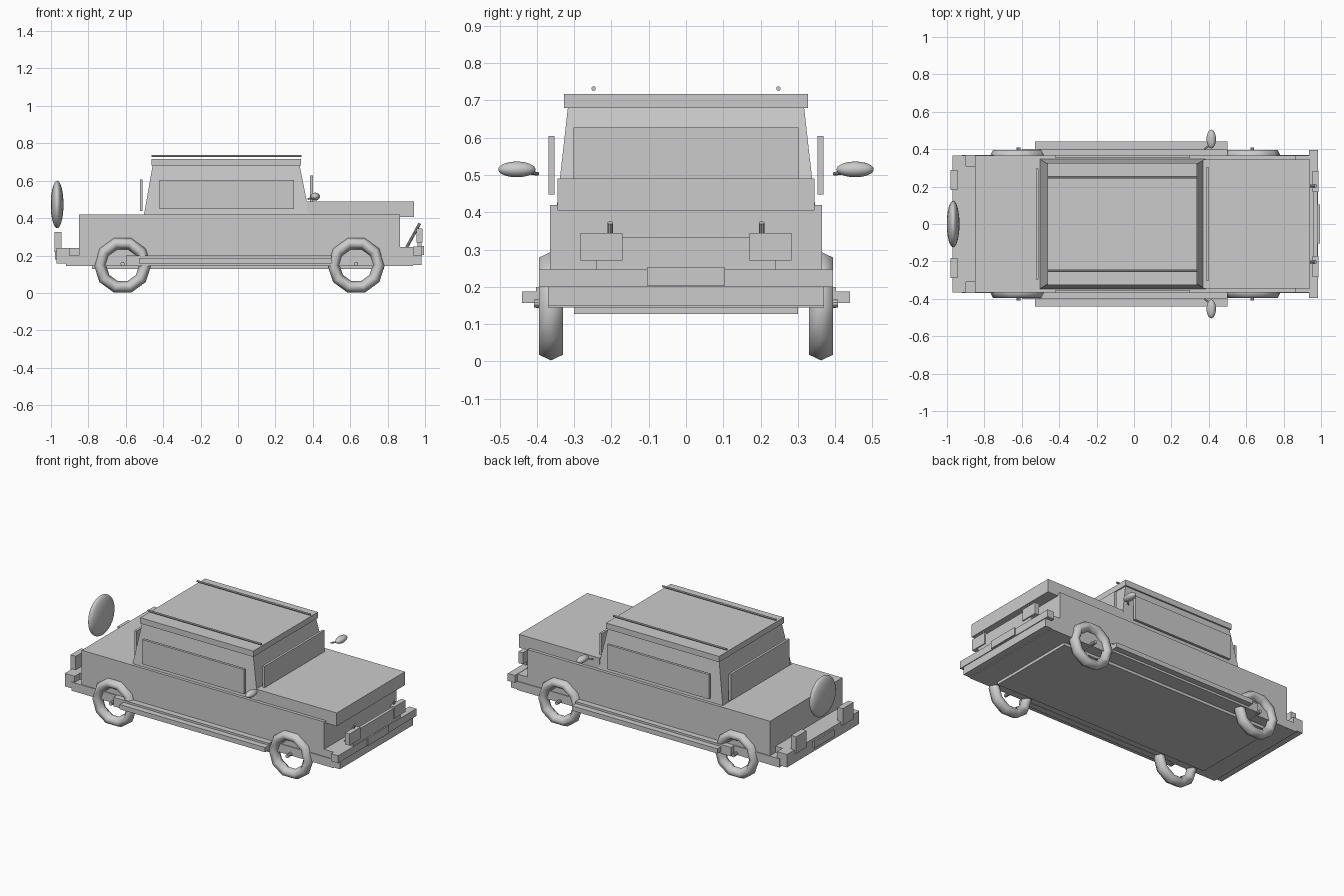
import bpy, bmesh, math
from mathutils import Vector

if "Cube" in bpy.data.objects:
    bpy.data.objects.remove(bpy.data.objects["Cube"])

grey = bpy.data.materials.new("plain grey")
grey.use_nodes = True
grey.diffuse_color = (0.6, 0.6, 0.6, 1)
grey.node_tree.nodes["Principled BSDF"].inputs["Base Color"].default_value = (0.6, 0.6, 0.6, 1)


def finish(name, bm, smooth=False):
    bmesh.ops.recalc_face_normals(bm, faces=bm.faces)
    mesh = bpy.data.meshes.new(name)
    bm.to_mesh(mesh)
    bm.free()
    mesh.materials.append(grey)
    for p in mesh.polygons:
        p.use_smooth = smooth
    ob = bpy.data.objects.new(name, mesh)
    bpy.context.collection.objects.link(ob)
    return ob


def box(name, x, y, z, top_x=None, top_y=None):
    """Box from (low, high) ranges; the top may have its own ranges."""
    bm = bmesh.new()
    bmesh.ops.create_cube(bm, size=1)
    for v in bm.verts:
        top = v.co.z > 0
        rx = top_x if top and top_x else x
        ry = top_y if top and top_y else y
        v.co = (rx[v.co.x > 0], ry[v.co.y > 0], z[top])
    return finish(name, bm)


def wide(name, x, half, z, **kw):
    return box(name, x, (-half, half), z, **kw)


def pair(name, x, y, z):
    box("left_" + name, x, y, z)
    box("right_" + name, x, (-y[1], -y[0]), z)


def rod(name, a, b, radius, sides=10):
    a, b = Vector(a), Vector(b)
    bm = bmesh.new()
    bmesh.ops.create_cone(bm, cap_ends=True, segments=sides, radius1=radius,
                          radius2=radius, depth=(b - a).length)
    ob = finish(name, bm)
    ob.location = (a + b) / 2
    ob.rotation_euler = (b - a).to_track_quat("Z", "Y").to_euler()


def ellipsoid(name, centre, radii):
    bm = bmesh.new()
    bmesh.ops.create_uvsphere(bm, u_segments=24, v_segments=16, radius=1)
    for v in bm.verts:
        v.co = Vector(c + p * r for c, p, r in zip(centre, v.co, radii))
    finish(name, bm, True)


def wheel(name, x, y):
    """Ten-sided tyre with a six-sided section and an open middle."""
    section = [(.153, 0), (.137, .0325), (.11, .0325), (.088, 0), (.11, -.0325), (.137, -.0325)]
    sides, n = 10, len(section)
    bm = bmesh.new()
    rings = []
    for i in range(sides):
        a = math.tau * i / sides
        rings.append([bm.verts.new((x + r * math.cos(a), y + w, .148 + r * math.sin(a)))
                      for r, w in section])
    for i in range(sides):
        p, q = rings[i], rings[(i + 1) % sides]
        for j in range(n):
            k = (j + 1) % n
            bm.faces.new((p[j], p[k], q[k], q[j]))
    finish(name, bm, True)


# Body and cabin
wide("main_body", (-.85, .865), .365, (.18, .42))
wide("hood", (.37, .94), .345, (.405, .49))
wide("lower_hull", (-.92, .935), .37, (.145, .2))
wide("floor_slab", (-.78, .78), .3, (.127, .147))
wide("cabin", (-.505, .385), .348, (.405, .69), top_x=(-.455, .328), top_y=(-.316, .316))
wide("roof", (-.463, .337), .327, (.68, .717))

# Windows
wide("windshield", (.385, .4), .302, (.49, .627))
wide("rear_window", (-.525, -.51), .297, (.437, .607))
pair("side_window", (-.42, .3), (.353, .369), (.448, .605))

# Sills and running boards
pair("sill", (-.6, .5), (.36, .402), (.143, .2))
pair("running_board", (-.53, .5), (.37, .44), (.157, .187))

# Front bumper, lamps and plate
wide("front_bumper_mount", (.86, .945), .365, (.15, .245))
wide("front_bumper", (.935, .985), .395, (.2, .247))
wide("front_apron", (.93, .98), .37, (.15, .2))
wide("front_panel", (.96, .98), .24, (.245, .332))
pair("front_lamp", (.955, .987), (.17, .283), (.27, .344))
wide("front_plate", (.985, .994), .105, (.203, .252))

# Rear bumper, lamps and plate
wide("rear_bumper", (-.97, -.9), .365, (.157, .24))
wide("rear_bumper_mount", (-.91, -.84), .31, (.157, .24))
pair("rear_lamp", (-.982, -.945), (.183, .29), (.22, .327))
wide("rear_plate", (-.979, -.97), .1, (.18, .225))

# Spare wheel
ellipsoid("spare_wheel", (-.967, 0, .473), (.034, .125, .127))

# Wheels and axles
for end, x in (("rear", -.617), ("front", .632)):
    rod(end + "_axle", (x, -.408, .155), (x, .408, .155), .011)
    for side, s in (("left", 1), ("right", -1)):
        wheel(side + "_" + end + "_wheel", x, s * .3625)

# Mirrors, roof rails and front struts
for side, s in (("left", 1), ("right", -1)):
    ellipsoid(side + "_mirror", (.413, s * .454, .515), (.025, .05, .021))
    rod(side + "_mirror_arm", (.375, s * .398, .503), (.413, s * .43, .508), .005)
    rod(side + "_roof_rail", (-.463, s * .248, .732), (.34, s * .248, .732), .006)
    rod(side + "_front_strut", (.9, s * .203, .24), (.972, s * .203, .372), .008)
